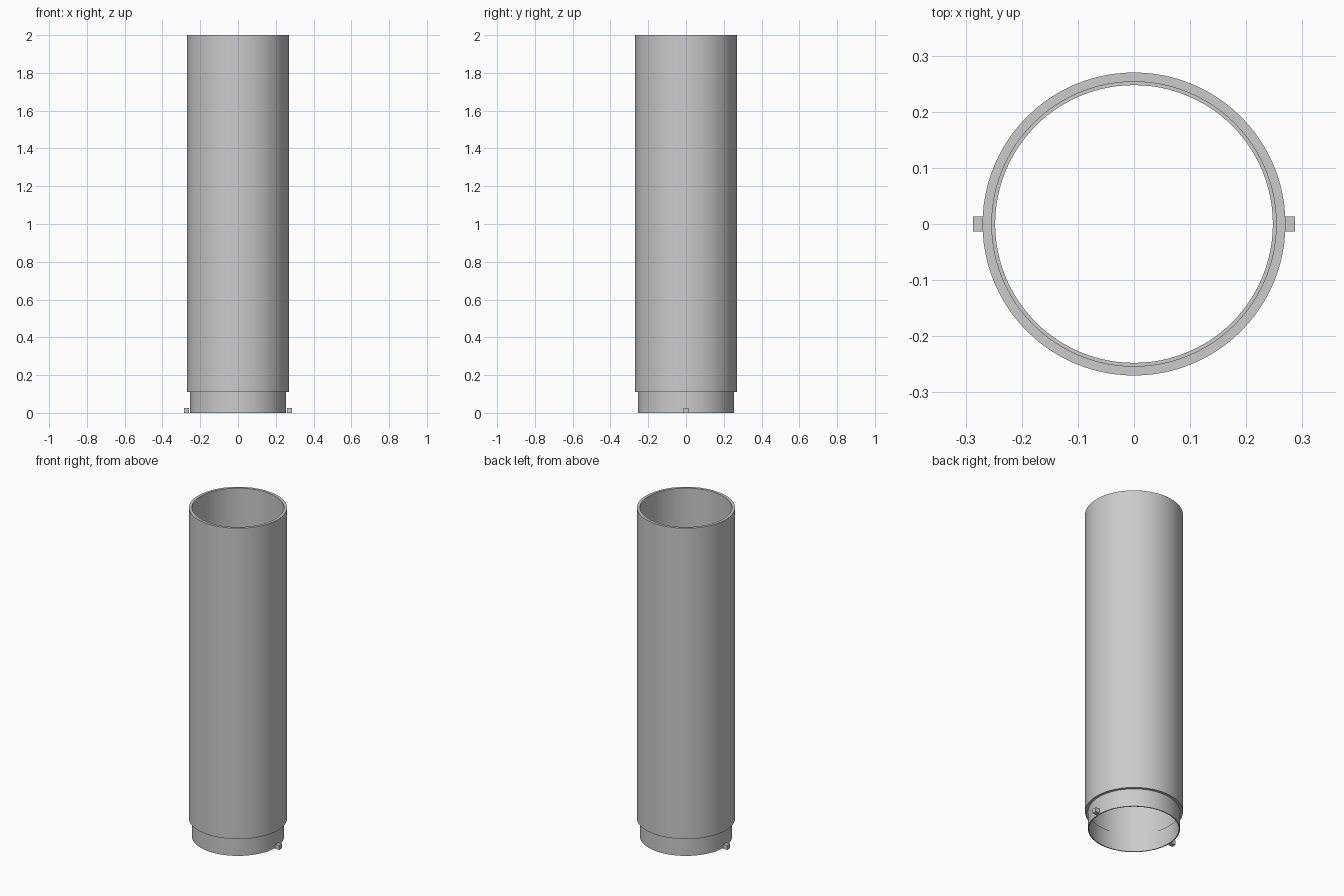
import bpy, bmesh, math

cube = bpy.data.objects.get("Cube")
if cube:
    bpy.data.objects.remove(cube, do_unlink=True)

grey = bpy.data.materials.new("plain grey")
grey.use_nodes = True
COLOUR = (0.6, 0.6, 0.6, 1)
grey.diffuse_color = COLOUR
grey.node_tree.nodes["Principled BSDF"].inputs["Base Color"].default_value = COLOUR

SEGMENTS = 96
OUTER, BORE, NECK_BORE = 0.27, 0.2535, 0.2475
HEIGHT, NECK_TOP = 2.0, 0.11
PEG = 0.027


def add_object(name, bm):
    bmesh.ops.recalc_face_normals(bm, faces=bm.faces)
    mesh = bpy.data.meshes.new(name)
    bm.to_mesh(mesh)
    bm.free()
    mesh.materials.append(grey)
    obj = bpy.data.objects.new(name, mesh)
    bpy.context.collection.objects.link(obj)
    return obj


def pipe(name, inner, outer, bottom, top):
    """Hollow cylinder made by spinning a rectangular wall section."""
    bm = bmesh.new()
    section = [(inner, bottom), (outer, bottom), (outer, top), (inner, top)]
    verts = [bm.verts.new((r, 0, z)) for r, z in section]
    edges = [bm.edges.new((verts[i - 1], verts[i])) for i in range(4)]
    bmesh.ops.spin(bm, geom=verts + edges, cent=(0, 0, 0), axis=(0, 0, 1),
                   angle=math.tau, steps=SEGMENTS, use_merge=False)
    bmesh.ops.remove_doubles(bm, verts=bm.verts, dist=0.0001)
    obj = add_object(name, bm)
    bpy.ops.object.select_all(action='DESELECT')
    obj.select_set(True)
    bpy.context.view_layer.objects.active = obj
    bpy.ops.object.shade_smooth_by_angle(angle=math.radians(30))


# Long tube and the narrower neck it slides over
pipe("main_tube", BORE, OUTER, NECK_TOP, HEIGHT)
pipe("lower_neck", NECK_BORE, BORE, 0, NECK_TOP)

# Small locking pegs on either side of the neck
for name, side in (("left_peg", 1), ("right_peg", -1)):
    bm = bmesh.new()
    bmesh.ops.create_cube(bm, size=PEG)
    bmesh.ops.translate(bm, verts=bm.verts, vec=(side * 0.2735, 0, PEG / 2))
    add_object(name, bm)
